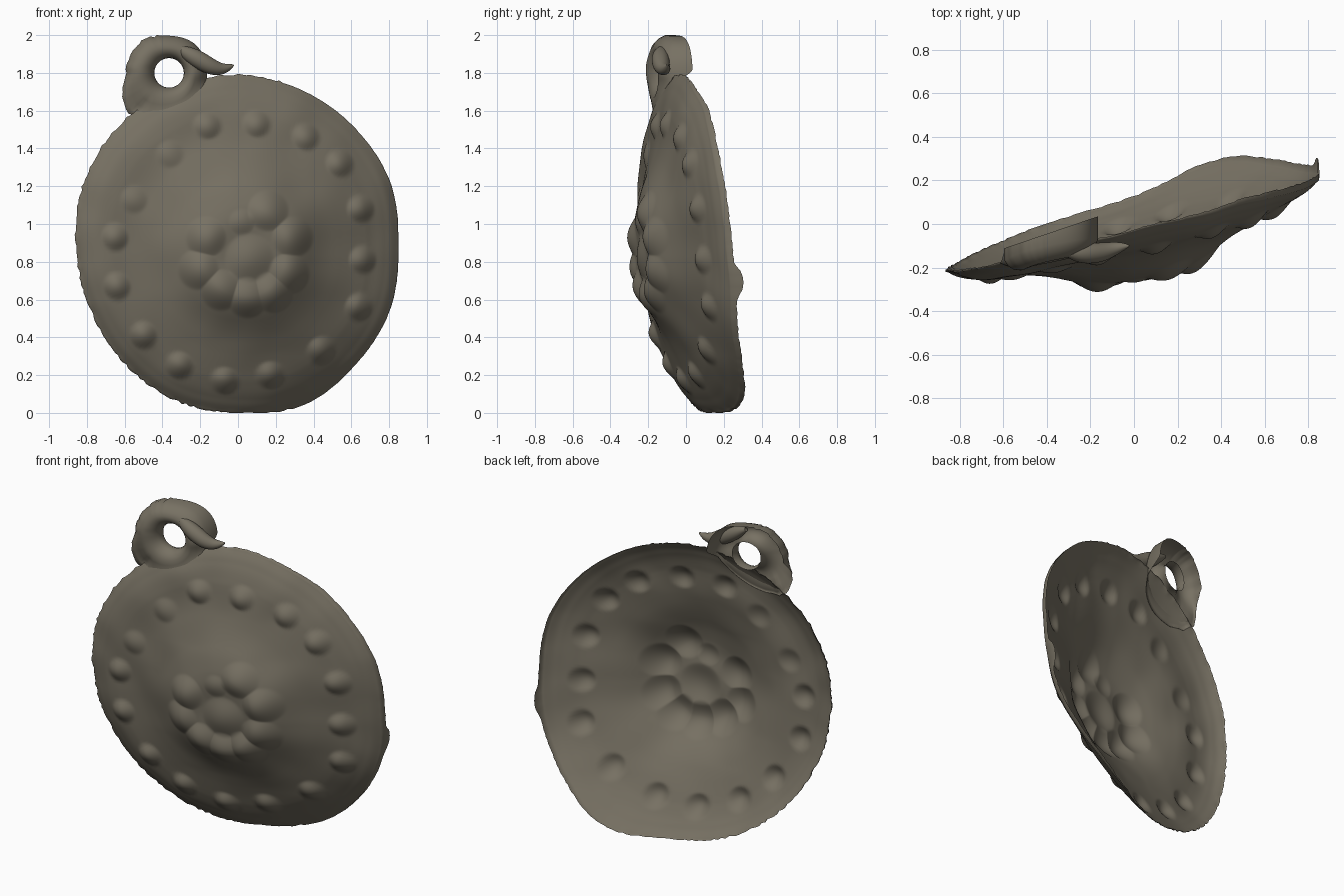
import bpy, bmesh, math, random
from mathutils import noise, Vector

if "Cube" in bpy.data.objects:
    bpy.data.objects.remove(bpy.data.objects["Cube"])

random.seed(4)
TAU = 2 * math.pi
CX, CZ = 0.0, 0.88

bronze = bpy.data.materials.new("dull olive bronze")
bronze.diffuse_color = (0.185, 0.165, 0.125, 1)
bronze.use_nodes = True
bronze.node_tree.nodes["Principled BSDF"].inputs["Base Color"].default_value = bronze.diffuse_color


def smooth(a, b, t):
    t = max(0, min(1, (t - a) / (b - a)))
    return t * t * (3 - 2 * t)


def table(pts, t):
    """Interpolate (position, value) pairs."""
    for (a, va), (b, vb) in zip(pts, pts[1:]):
        if t <= b:
            return va + (vb - va) * (t - a) / (b - a)
    return pts[-1][1]


def cyclic(vals, ang):
    """Cubic interpolation of values spaced evenly round a circle."""
    n = len(vals)
    f = (ang % TAU) / TAU * n
    i = int(f)
    t = f - i
    p0, p1, p2, p3 = (vals[(i + k) % n] for k in (-1, 0, 1, 2))
    return p1 + 0.5 * t * (p2 - p0 + t * (2*p0 - 5*p1 + 4*p2 - p3 + t * (3*(p1 - p2) + p3 - p0)))


def make(name, rings, cap=None):
    """Skin a list of closed rings; optional centre point closes the first."""
    bm = bmesh.new()
    vr = [[bm.verts.new(p) for p in r] for r in rings]
    n = len(vr[0])
    if cap:
        c = bm.verts.new(cap)
        for j in range(n):
            bm.faces.new((c, vr[0][j], vr[0][(j + 1) % n]))
    for a, b in zip(vr, vr[1:]):
        for j in range(n):
            k = (j + 1) % n
            bm.faces.new((a[j], b[j], b[k], a[k]))
    me = bpy.data.meshes.new(name)
    bm.to_mesh(me)
    bm.free()
    me.materials.append(bronze)
    me.shade_smooth()
    ob = bpy.data.objects.new(name, me)
    bpy.context.collection.objects.link(ob)
    return ob


# ---- embossed disc: outline, dome profile, beads and rosette
OUTLINE = [0.85, 0.875, 0.882, 0.895, 0.912, 0.905, 0.9, 0.885,
           0.86, 0.85, 0.862, 0.88, 0.882, 0.908, 0.882, 0.872]
PROFILE = [(0, .275), (.2, .272), (.34, .255), (.42, .215), (.48, .185), (.56, .156), (.65, .13),
           (.70, .117), (.76, .108), (.82, .098), (.86, .086), (.89, .066), (.94, .044), (1, 0)]
BEADS = [(.10, 1.53), (.36, 1.46), (.54, 1.32), (.65, 1.08), (.66, .81), (.64, .56),
         (.44, .33), (.17, .20), (-.07, .17), (-.31, .25), (-.50, .41), (-.64, .67),
         (-.65, .93), (-.55, 1.13), (-.36, 1.37), (-.16, 1.52)]
PETALS = [(.16, 1.07), (.29, .93), (.27, .74), (.18, .64), (.05, .61),
          (-.09, .65), (-.21, .76), (-.17, .93)]


def knob(d, r):
    return max(0, 1 - (d / r) ** 2) ** 1.4 if d < r else 0


def sheet_y(x, z, t):
    wide = 0.06 * smooth(1, .8, t) + 0.01
    h = sum(table(PROFILE, abs(t + wide * k / 3)) for k in range(-3, 4)) / 7
    h *= 1 + 0.38 * x * smooth(1, .6, t)
    for bx, bz in BEADS:
        size = 0.018 if bx < -.3 and bz > 1 else 0.032
        h += size * knob(math.hypot(x - bx, z - bz), 0.075)
    # petals merge by taking the highest one
    h += 0.032 * max(knob(math.hypot(x - px, z - pz), 0.11) for px, pz in PETALS)
    h += 0.012 * knob(math.hypot(x - .02, z - 1.01), 0.07)
    d = math.hypot(x - .06, z - .82)
    h += 0.03 * knob(d, 0.13) + 0.01 * math.exp(-((d - .22) / .08) ** 2)
    h += 0.008 * noise.noise(Vector((x * 5, z * 5, 2)))
    # slightly twisted, tilted base plane
    base = 0.03 + 0.28 * x - 0.06 * (z - 0.9) + 0.035 * smooth(.6, 0, z)
    base -= 0.04 * (z - 0.9) * smooth(-.2, .6, x) + 0.02 * smooth(.4, .85, x)
    base += 0.04 * smooth(.3, 0, z) * smooth(0, .35, x)
    # right rim curls forward a little
    base -= 0.03 * smooth(.8, 1, t) * smooth(.5, .8, x)
    return base - h


N, M = 256, 96
rough = [random.uniform(-.006, .004) for _ in range(N)]
rings = []
for i in range(1, M + 1):
    t = i / M
    ring = []
    for j in range(N):
        a = TAU * j / N
        r = t * (cyclic(OUTLINE, a) + rough[j] * smooth(.97, 1, t) * (1 if math.cos(a) < .3 else .2))
        # rings drift toward the off-centre dome
        x = CX + 0.04 * (1 - t) + r * math.cos(a)
        z = max(0, CZ - 0.04 * (1 - t) + r * math.sin(a))
        ring.append((x, sheet_y(x, z, t), z))
    rings.append(ring)
# lip folded backward on the right side, with a small spur
rings.append([(x, y + 0.003 + 0.025 * smooth(.1, .8, x) + random.uniform(0, .006)
               + (0.04 * knob(z - .7, .1) if x > .5 else 0), z) for x, y, z in rings[-1]])
make("embossed_disc", rings, (0.04, sheet_y(0.04, .84, 0), .84))

# ---- hanging loop: hollow arch above, melting into the disc below
LX, LZ = -0.365, 1.80
OUTER = [0.20, 0.205, 0.197, 0.225, 0.232, 0.30, 0.25, 0.22]
K = 80
jag = [random.uniform(-.007, .005) for _ in range(K)]
# (fraction from hole to outer edge, y offset from the front surface)
SECTION = [(.06, .07), (.0, .04), (.04, .012), (.15, -.012), (.32, -.03),
           (.5, -.034), (.7, -.025), (.88, -.002), (1, .03)]
loop = []
for u, dy in SECTION:
    ring = []
    for j in range(K):
        a = TAU * j / K
        w = smooth(-.7, .1, math.sin(a))
        ro = cyclic(OUTER, a) + (jag[j] * u if math.cos(a) < -.3 else 0)
        r = 0.078 + u * (ro - 0.078)
        x, z = LX + r * math.cos(a), LZ + r * math.sin(a)
        y = -0.145 + 0.22 * (x - LX) + 0.15 * max(0, z - 1.85) + dy
        t = min(1, math.hypot(x - CX, z - CZ) / cyclic(OUTLINE, math.atan2(z - CZ, x - CX)))
        low = sheet_y(x, z, t) + 0.008
        k = (1 - w) * smooth(.2, 1, u)
        ring.append((x, y + (low - y) * k, z))
    loop.append(ring)
# back edge lies on the sloping cut plane, only on the upper arch
back = []
for j, (x, y, z) in enumerate(loop[-1]):
    w = smooth(-.35, .1, math.sin(TAU * j / K))
    back.append((x, y + w * max(0, 0.09 + 0.34 * x - y) + .001, z))
loop.append(back)
make("hanging_loop", loop)

# ---- curled tail at the end of the loop
PATH = [(-.33, -.125, 1.935, .012), (-.27, -.135, 1.905, .04), (-.21, -.135, 1.87, .05),
        (-.14, -.13, 1.83, .045), (-.09, -.115, 1.818, .034), (-.05, -.105, 1.828, .02),
        (-.022, -.1, 1.842, .004)]
tail = []
for i, (x, y, z, r) in enumerate(PATH):
    p, q = PATH[max(0, i - 1)], PATH[min(len(PATH) - 1, i + 1)]
    d = Vector((q[0] - p[0], 0, q[2] - p[2])).normalized()
    up = Vector((-d.z, 0, d.x))
    tail.append([Vector((x, y, z)) + up * r * math.cos(TAU * k / 16)
                 + Vector((0, r * math.sin(TAU * k / 16), 0)) for k in range(16)])
ob = make("curled_tail", tail)
sub = ob.modifiers.new("smooth", 'SUBSURF')
sub.levels = sub.render_levels = 2
